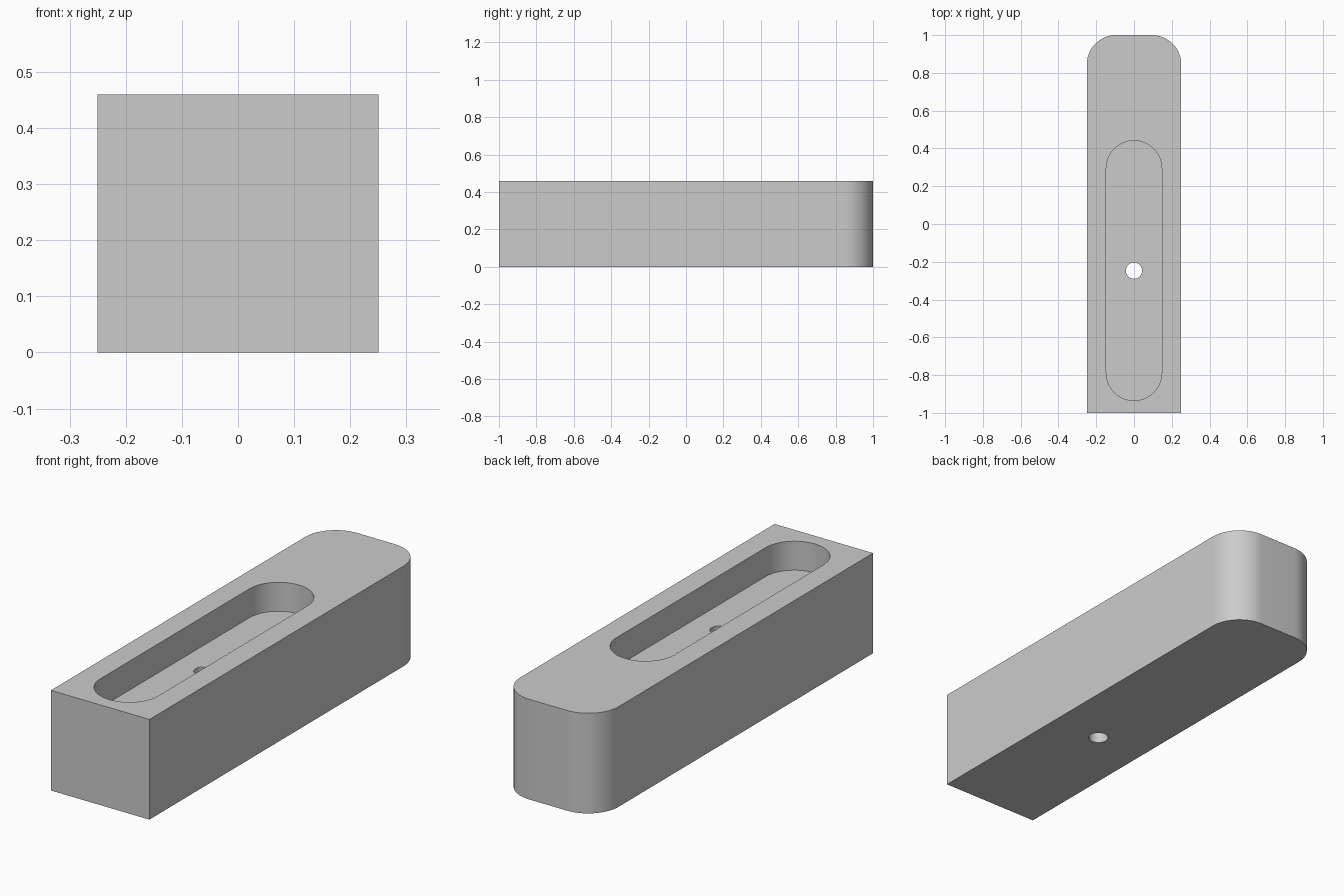
import bpy, bmesh, math

old = bpy.data.objects.get("Cube")
if old:
    bpy.data.objects.remove(old, do_unlink=True)

HEIGHT, HALF_W, CORNER = 0.46, 0.25, 0.155
HOLE_Y, HOLE_R = -0.247, 0.043
SLOT_R, SLOT_HALF, SLOT_DEPTH = 0.147, 0.688, 0.133

grey = bpy.data.materials.new("plain grey")
grey.use_nodes = True
grey.diffuse_color = (0.6, 0.6, 0.6, 1)
grey.node_tree.nodes["Principled BSDF"].inputs["Base Color"].default_value = (0.6, 0.6, 0.6, 1)


def arc(cx, cy, r, start, end, steps):
    """Points along an arc, angles in degrees."""
    angles = [math.radians(start + (end - start) * i / steps) for i in range(steps + 1)]
    return [(cx + r * math.cos(a), cy + r * math.sin(a)) for a in angles]


def prism(name, outline, bottom, top):
    """Extrude a flat outline upward into a solid."""
    bm = bmesh.new()
    face = bm.faces.new([bm.verts.new((x, y, bottom)) for x, y in outline])
    result = bmesh.ops.extrude_face_region(bm, geom=[face])
    verts = [v for v in result["geom"] if isinstance(v, bmesh.types.BMVert)]
    bmesh.ops.translate(bm, verts=verts, vec=(0, 0, top - bottom))
    bmesh.ops.recalc_face_normals(bm, faces=bm.faces)
    mesh = bpy.data.meshes.new(name)
    bm.to_mesh(mesh)
    bm.free()
    mesh.materials.append(grey)
    obj = bpy.data.objects.new(name, mesh)
    bpy.context.collection.objects.link(obj)
    return obj


# Block with square front and rounded back corners
inner = HALF_W - CORNER
outline = [(-HALF_W, -1), (HALF_W, -1)]
outline += arc(inner, 1 - CORNER, CORNER, 0, 90, 16)
outline += arc(-inner, 1 - CORNER, CORNER, 90, 180, 16)
block = prism("block", outline, 0, HEIGHT)

# Long round-ended pocket in the top
reach = SLOT_HALF - SLOT_R
slot = arc(0, HOLE_Y + reach, SLOT_R, 0, 180, 32)
slot += arc(0, HOLE_Y - reach, SLOT_R, 180, 360, 32)
pocket = prism("pocket_cutter", slot, HEIGHT - SLOT_DEPTH, HEIGHT + 0.1)

# Hole through the pocket floor
circle = arc(0, HOLE_Y, HOLE_R, 0, 360, 32)[:-1]
hole = prism("hole_cutter", circle, -0.1, HEIGHT + 0.1)

# Cut both and discard the cutters
bpy.ops.object.select_all(action='DESELECT')
bpy.context.view_layer.objects.active = block
block.select_set(True)
for cutter in (pocket, hole):
    cutter.hide_render = True
    cut = block.modifiers.new(cutter.name, 'BOOLEAN')
    cut.operation = 'DIFFERENCE'
    cut.solver = 'EXACT'
    cut.object = cutter
    bpy.ops.object.modifier_apply(modifier=cut.name)
    bpy.data.objects.remove(cutter, do_unlink=True)

bpy.ops.object.shade_smooth_by_angle(angle=math.radians(30))
